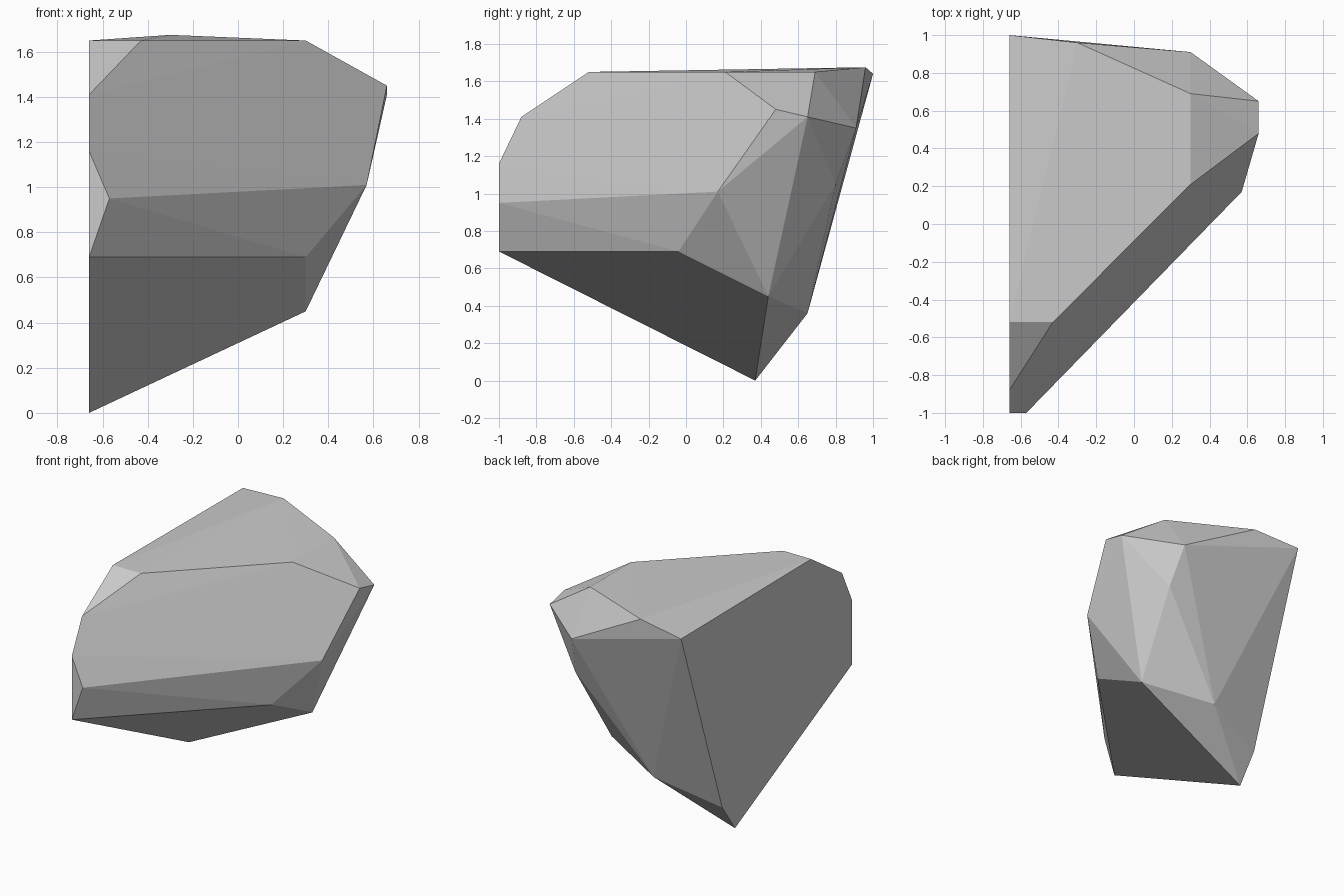
import bpy
import bmesh

# Remove the default cube
cube = bpy.data.objects.get("Cube")
if cube:
    bpy.data.objects.remove(cube, do_unlink=True)

# Stone colour
stone = bpy.data.materials.new("stone_grey")
stone.use_nodes = True
grey = (0.6, 0.6, 0.6, 1)
stone.diffuse_color = grey
stone.node_tree.nodes["Principled BSDF"].inputs["Base Color"].default_value = grey

# Corners of the boulder, grouped by the side they outline
side = -0.66
flat_wall = [(side, y, z) for y, z in
             [(1, 1.64), (-.52, 1.65), (-.88, 1.41), (-1, 1.16),
              (-1, .69), (.37, 0), (.52, .21)]]
top_rim = [(-.43, -.52, 1.65), (.3, .21, 1.65), (.3, .69, 1.65), (-.3, .96, 1.675)]
front_edge = [(-.57, -1, .95), (.57, .17, 1.01), (.3, -.04, .69), (.3, .44, .45)]
back_edge = [(.66, .48, 1.45), (.66, .65, 1.41), (.3, .91, 1.35),
             (.345, .8, 1.05), (-.19, .65, .36)]

# Faceted boulder: wrap the corners in a convex skin
bm = bmesh.new()
for corner in flat_wall + top_rim + front_edge + back_edge:
    bm.verts.new(corner)
bmesh.ops.convex_hull(bm, input=bm.verts)
bmesh.ops.recalc_face_normals(bm, faces=bm.faces)
mesh = bpy.data.meshes.new("boulder")
bm.to_mesh(mesh)
bm.free()
mesh.materials.append(stone)
boulder = bpy.data.objects.new("boulder", mesh)
bpy.context.collection.objects.link(boulder)
